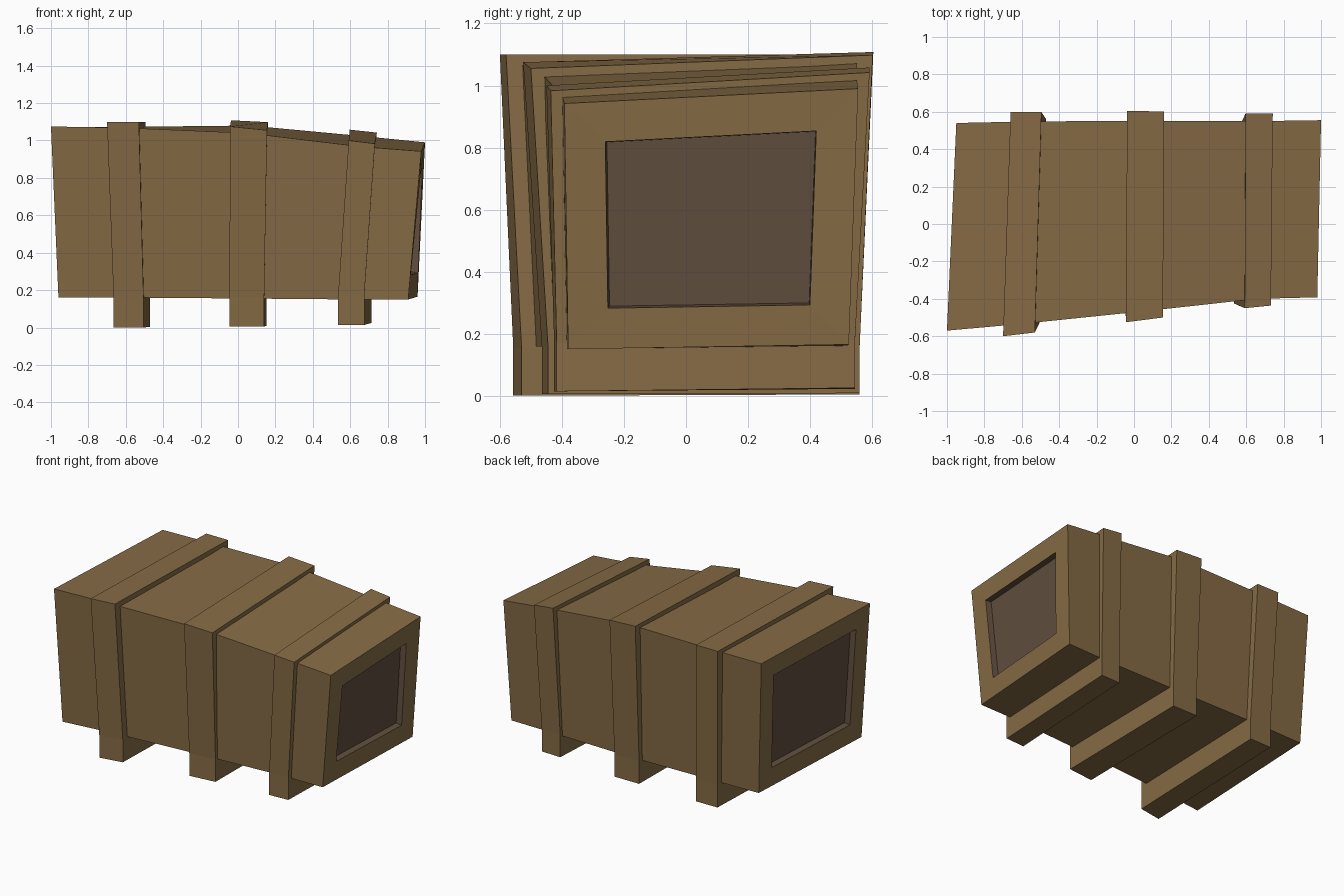
import bpy, bmesh


def material(name, rgb):
    m = bpy.data.materials.new(name)
    m.diffuse_color = (*rgb, 1)
    return m


wood = material("warm wood", (0.238, 0.147, 0.060))
panel = material("dark panel", (0.119, 0.077, 0.049))


def loft(name, rings, recess=0):
    """Skin four-cornered rings, cap both ends, optionally recess the caps."""
    bm = bmesh.new()
    vs = [[bm.verts.new(p) for p in r] for r in rings]
    for a, b in zip(vs, vs[1:]):
        for i in range(4):
            j = (i + 1) % 4
            bm.faces.new((a[i], a[j], b[j], b[i]))
    caps = [bm.faces.new(vs[0][::-1]), bm.faces.new(vs[-1])]
    bmesh.ops.recalc_face_normals(bm, faces=bm.faces)
    if recess:
        bmesh.ops.inset_individual(bm, faces=caps, thickness=0.13, use_even_offset=True)
        walls = bmesh.ops.inset_individual(bm, faces=caps, thickness=0.004,
                                           depth=-recess, use_even_offset=True)
        for f in walls["faces"] + caps:
            f.material_index = 1
    me = bpy.data.meshes.new(name)
    bm.to_mesh(me)
    bm.free()
    me.materials.append(wood)
    me.materials.append(panel)
    ob = bpy.data.objects.new(name, me)
    bpy.context.collection.objects.link(ob)


# Crate body: rings along x, corners front-bottom, back-bottom, back-top, front-top
loft("crate_body", [
    [(-0.96, -0.535, 0.16), (-0.91, 0.51, 0.16), (-0.95, 0.54, 1.07), (-1.0, -0.57, 1.075)],
    [(-0.58, -0.49, 0.16), (-0.55, 0.52, 0.16), (-0.58, 0.548, 1.073), (-0.61, -0.535, 1.068)],
    [(0.05, -0.43, 0.155), (0.06, 0.525, 0.155), (0.06, 0.552, 1.08), (0.05, -0.467, 1.04)],
    [(0.61, -0.385, 0.15), (0.64, 0.52, 0.16), (0.67, 0.55, 1.023), (0.66, -0.40, 0.967)],
    [(0.91, -0.38, 0.15), (0.96, 0.525, 0.165), (1.0, 0.555, 0.99), (0.98, -0.392, 0.942)],
], recess=0.04)


# Straps with full-width runners: bottom, knee and top rings,
# corners front-left, front-right, back-right, back-left
def strap(name, low, top):
    knee = [(x, y, z + 0.155) for x, y, z in low]
    loft(name, [low, knee, top])


strap("left_strap",
      [(-0.665, -0.557, 0), (-0.505, -0.53, 0), (-0.47, 0.56, 0.004), (-0.63, 0.558, 0.004)],
      [(-0.70, -0.60, 1.10), (-0.53, -0.58, 1.10), (-0.495, 0.598, 1.10), (-0.66, 0.598, 1.10)])
strap("middle_strap",
      [(-0.045, -0.465, 0.006), (0.14, -0.445, 0.006), (0.152, 0.56, 0.008), (-0.035, 0.56, 0.008)],
      [(-0.043, -0.525, 1.075), (0.155, -0.50, 1.055), (0.16, 0.602, 1.098), (-0.037, 0.604, 1.108)])
strap("right_strap",
      [(0.535, -0.425, 0.014), (0.675, -0.417, 0.014), (0.715, 0.545, 0.025), (0.575, 0.545, 0.022)],
      [(0.592, -0.45, 1.0), (0.732, -0.436, 0.983), (0.742, 0.592, 1.042), (0.597, 0.592, 1.058)])
